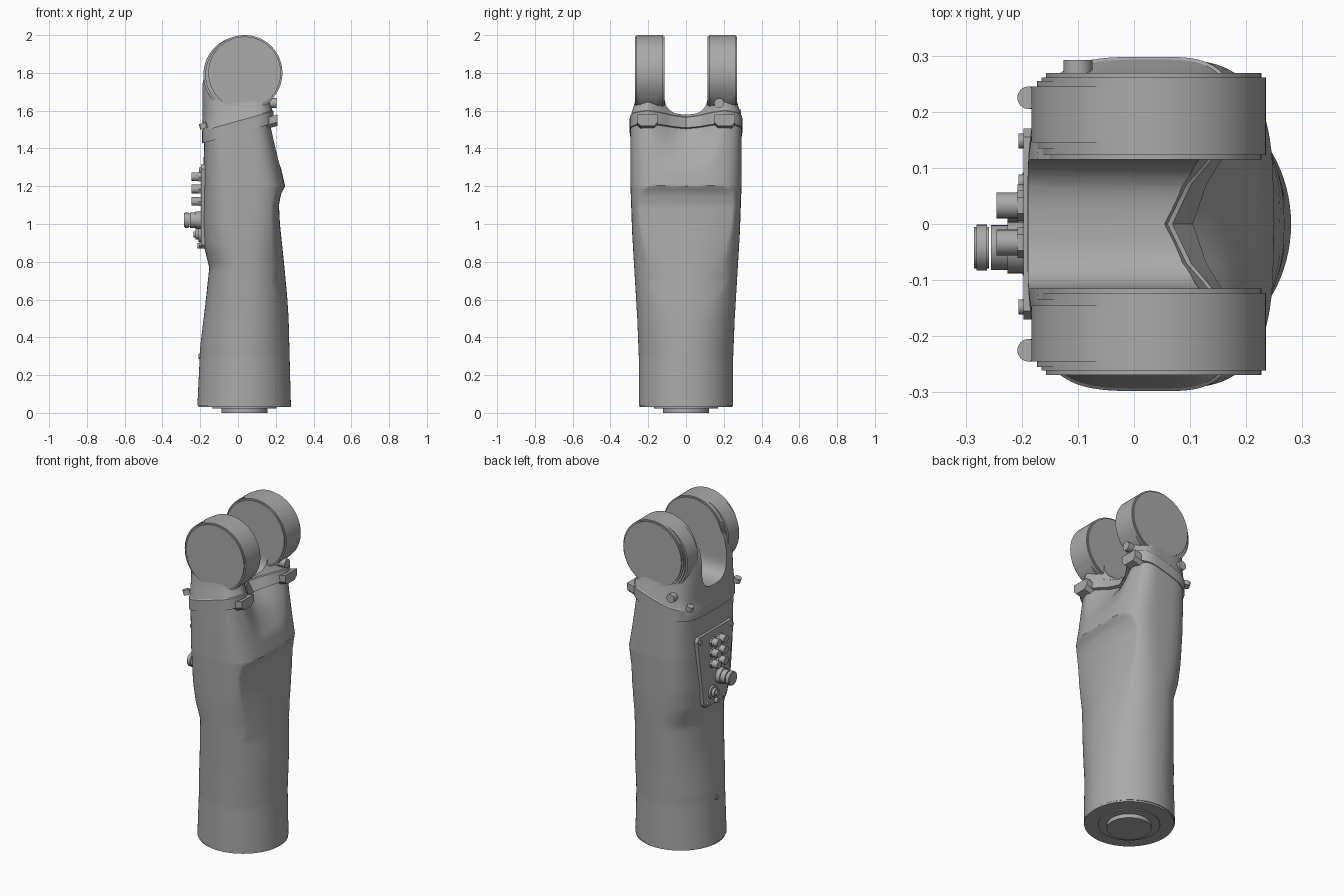
import bpy, bmesh, math
from mathutils import Vector

if "Cube" in bpy.data.objects:
    bpy.data.objects.remove(bpy.data.objects["Cube"], do_unlink=True)

grey = bpy.data.materials.new("satin grey")
grey.use_nodes = True
grey.diffuse_color = (0.4, 0.4, 0.4, 1)
grey.node_tree.nodes["Principled BSDF"].inputs["Base Color"].default_value = (0.4, 0.4, 0.4, 1)
CX = 0.035


def finish(bm, name, angle=30):
    bmesh.ops.recalc_face_normals(bm, faces=bm.faces)
    mesh = bpy.data.meshes.new(name)
    bm.to_mesh(mesh)
    bm.free()
    obj = bpy.data.objects.new(name, mesh)
    bpy.context.collection.objects.link(obj)
    mesh.materials.append(grey)
    bpy.ops.object.select_all(action="DESELECT")
    obj.select_set(True)
    bpy.context.view_layer.objects.active = obj
    bpy.ops.object.shade_smooth_by_angle(angle=math.radians(angle))
    return obj


def rod(name, start, axis, length, radius, sides=24, bevel=0.0):
    bm = bmesh.new()
    axis = Vector(axis).normalized()
    bmesh.ops.create_cone(bm, cap_ends=True, segments=sides, radius1=radius, radius2=radius, depth=length)
    if bevel:
        rims = [e for e in bm.edges if abs(e.verts[0].co.z - e.verts[1].co.z) < 1e-5]
        bmesh.ops.bevel(bm, geom=rims, offset=bevel, segments=2, affect="EDGES")
    turn = Vector((0, 0, 1)).rotation_difference(axis).to_matrix().to_4x4()
    bmesh.ops.transform(bm, matrix=turn, verts=bm.verts)
    bmesh.ops.translate(bm, vec=Vector(start) + axis * length / 2, verts=bm.verts)
    return finish(bm, name)


def prism(name, outline, vec):
    bm = bmesh.new()
    face = bm.faces.new([bm.verts.new(p) for p in outline])
    ext = bmesh.ops.extrude_face_region(bm, geom=[face])
    bmesh.ops.translate(bm, vec=vec, verts=[v for v in ext["geom"] if isinstance(v, bmesh.types.BMVert)])
    return finish(bm, name)


def lerp(table, z):
    if z <= table[0][0]:
        return table[0][1]
    for (a, u), (b, v) in zip(table, table[1:]):
        if z <= b:
            return u + (v - u) * (z - a) / (b - a)
    return table[-1][1]


def section(z, left, right, half, power, tilt, steps=96):
    """Rounded ring with a hollow towards +x near the top and a cut-back lower flank."""
    ring = []
    hollow = lerp([(1.28, 0), (1.4, 0.05), (1.56, 0.14)], z)
    for i in range(steps):
        a = 2 * math.pi * i / steps
        c, s = math.cos(a), math.sin(a)
        reach = right - CX if c > 0 else CX - left
        x = CX + math.copysign(abs(c) ** (2 / power), c) * reach
        y = math.copysign(abs(s) ** (2 / power), s) * half
        if c > 0:
            x = min(x, max(CX, right - hollow * math.exp(-(y / 0.13) ** 2)))
            if 0.6 < z <= 1.2:
                span = lerp([(0.7, 0.3), (1.2, 0.5)], z)
                x = min(x, CX + (lerp(CUT, z) - CX) * math.sqrt(1 - (y / span) ** 2))
        ring.append((x, y, z + tilt * x))
    return ring


def loft(name, rings):
    bm = bmesh.new()
    loops = [[bm.verts.new(p) for p in ring] for ring in rings]
    n = len(loops[0])
    for low, high in zip(loops, loops[1:]):
        for i in range(n):
            j = (i + 1) % n
            bm.faces.new((low[i], low[j], high[j], high[i]))
    bm.faces.new(loops[0])
    bm.faces.new(loops[-1])
    return finish(bm, name)


# Main housing
CUT = [(0.6, 0.262), (0.8, 0.243), (1.0, 0.222), (1.1, 0.217), (1.16, 0.228), (1.2, 0.25)]
LEFT = [(0.04, -0.215), (0.35, -0.2), (0.6, -0.17), (0.77, -0.152), (0.88, -0.18), (1.0, -0.187), (1.48, -0.18)]
RIGHT = [(0.04, 0.28), (0.5, 0.268), (0.8, 0.248), (1.2, 0.25), (1.3, 0.222), (1.4, 0.198), (1.48, 0.18)]
HALF = [(0.04, 0.25), (0.3, 0.25), (0.5, 0.258), (0.95, 0.285), (1.2, 0.294), (1.48, 0.294)]
POWER = [(0.3, 2.0), (0.8, 2.5), (1.2, 3.4), (1.48, 3.8)]
TILT = [(1.21, 0), (1.48, 0.28)]
levels = [0.04 + 1.44 * i / 72 for i in range(73)]
levels = sorted(levels[:58] + [1.19, 1.2, 1.204] + levels[59:])
loft("main_housing", [section(z, *(lerp(t, z) for t in (LEFT, RIGHT, HALF, POWER, TILT))) for z in levels])

# Yoke with its tilted collar: height, left, right, half width, power, tilt
yoke_rings = [
    (1.48, -0.19, 0.2, 0.298, 3.8, 0.28),
    (1.545, -0.19, 0.2, 0.298, 3.8, 0.28),
    (1.55, -0.188, 0.194, 0.293, 3.8, 0.28),
    (1.6, -0.189, 0.182, 0.28, 3.8, 0.22),
    (1.65, -0.19, 0.18, 0.267, 4, 0.13),
    (1.75, -0.19, 0.18, 0.26, 4, 0.05),
    (1.82, -0.175, 0.18, 0.255, 4, 0),
    (1.88, -0.13, 0.16, 0.25, 4, 0),
]
yoke = loft("yoke", [section(*r) for r in yoke_rings])

# Rounded slot between the two arms
arc = [math.pi * i / 24 for i in range(25)]
slot_outline = [(-0.5, -0.115 * math.copysign(abs(math.cos(a)) ** 0.75, math.cos(a)),
                 1.69 - 0.11 * math.sin(a) ** 0.75) for a in arc]
slot_outline += [(-0.5, 0.115, 2.2), (-0.5, -0.115, 2.2)]
slot = prism("slot_cutter", slot_outline, (1, 0, 0))
slot.hide_render = True
cut = yoke.modifiers.new("slot", "BOOLEAN")
cut.operation, cut.solver, cut.object = "DIFFERENCE", "EXACT", slot
bpy.context.view_layer.objects.active = yoke
bpy.ops.object.modifier_apply(modifier="slot")
bpy.data.objects.remove(slot, do_unlink=True)
bpy.ops.object.select_all(action="DESELECT")
yoke.select_set(True)
bpy.ops.object.shade_smooth_by_angle(angle=math.radians(30))

# Round arm heads, their rear covers and the clamp lugs
for side, label in ((1, "rear"), (-1, "front")):
    rod(label + "_arm_head", (CX, side * 0.115, 1.8), (0, side, 0), 0.154, 0.2, 96, 0.008)
    rod(label + "_arm_cover", (0.022, side * 0.135, 1.79), (0, side, 0), 0.12, 0.205, 96, 0.01)
    lug = [(0.14, side * y, z) for y, z in ((0.15, 1.52), (0.17, 1.5), (0.24, 1.5), (0.26, 1.52),
                                            (0.26, 1.56), (0.15, 1.56))]
    prism(label + "_clamp_lug", lug, (0.07, 0, 0.02))
    rod(label + "_lug_screw", (-0.18, side * 0.225, 1.505), (-0.3, 0, 1), 0.03, 0.02)

# Side bosses on the rear arm
rod("side_boss", (-0.1, 0.25, 1.58), (0, 1, 0), 0.042, 0.026)
rod("edge_boss", (0.15, 0.175, 1.64), (1, 0, 0), 0.055, 0.026)

# Connector panel with rounded trapezoid outline
panel = [(-0.175, y, z) for y, z in ((-0.09, 0.87), (0.09, 0.87), (0.11, 0.89), (0.17, 1.29),
                                     (0.155, 1.315), (-0.155, 1.315), (-0.17, 1.29), (-0.11, 0.89))]
prism("connector_panel", panel, (-0.022, 0, 0))
for side in (1, -1):
    for z in (1.12, 1.185, 1.25):
        rod("signal_plug", (-0.19, side * 0.033, z), (-1, 0, 0), 0.055, 0.023)
        rod("signal_plug_nut", (-0.19, side * 0.033, z), (-1, 0, 0), 0.018, 0.028, 6)
    rod("upper_panel_screw", (-0.19, side * 0.148, 1.285), (-1, 0, 0), 0.016, 0.013)
    rod("lower_panel_screw", (-0.19, side * 0.075, 0.89), (-1, 0, 0), 0.016, 0.013)

# Large and small connectors, built from stacked collars
for length, radius in ((0.035, 0.046), (0.06, 0.034), (0.065, 0.04)):
    rod("main_connector", (-0.19, -0.042, 1.02), (-1, 0, 0), length, radius, 32)
rod("main_connector_cap", (-0.258, -0.042, 1.02), (-1, 0, 0), 0.027, 0.041, 32, 0.004)
for length, radius in ((0.018, 0.04), (0.035, 0.026), (0.045, 0.016)):
    rod("small_connector", (-0.19, 0.03, 0.945), (-1, 0, 0), length, radius)
rod("ground_stud", (-0.19, 0.0, 0.885), (-1, 0, 0), 0.025, 0.014)

# Small screws on the lower flank
for x, y, z in ((-0.145, 0.08, 0.66), (-0.145, -0.08, 0.66), (-0.2, 0.0, 0.3)):
    rod("flank_screw", (x, y, z), (-1, 0, 0), 0.008, 0.014)

# Base rim, mounting step and spigot
rod("base_rim", (CX, 0, 0.03), (0, 0, 1), 0.02, 0.245, 96)
rod("mounting_step", (CX, 0, 0.024), (0, 0, 1), 0.02, 0.17, 64)
rod("base_spigot", (CX, 0, 0), (0, 0, 1), 0.05, 0.122, 64)
